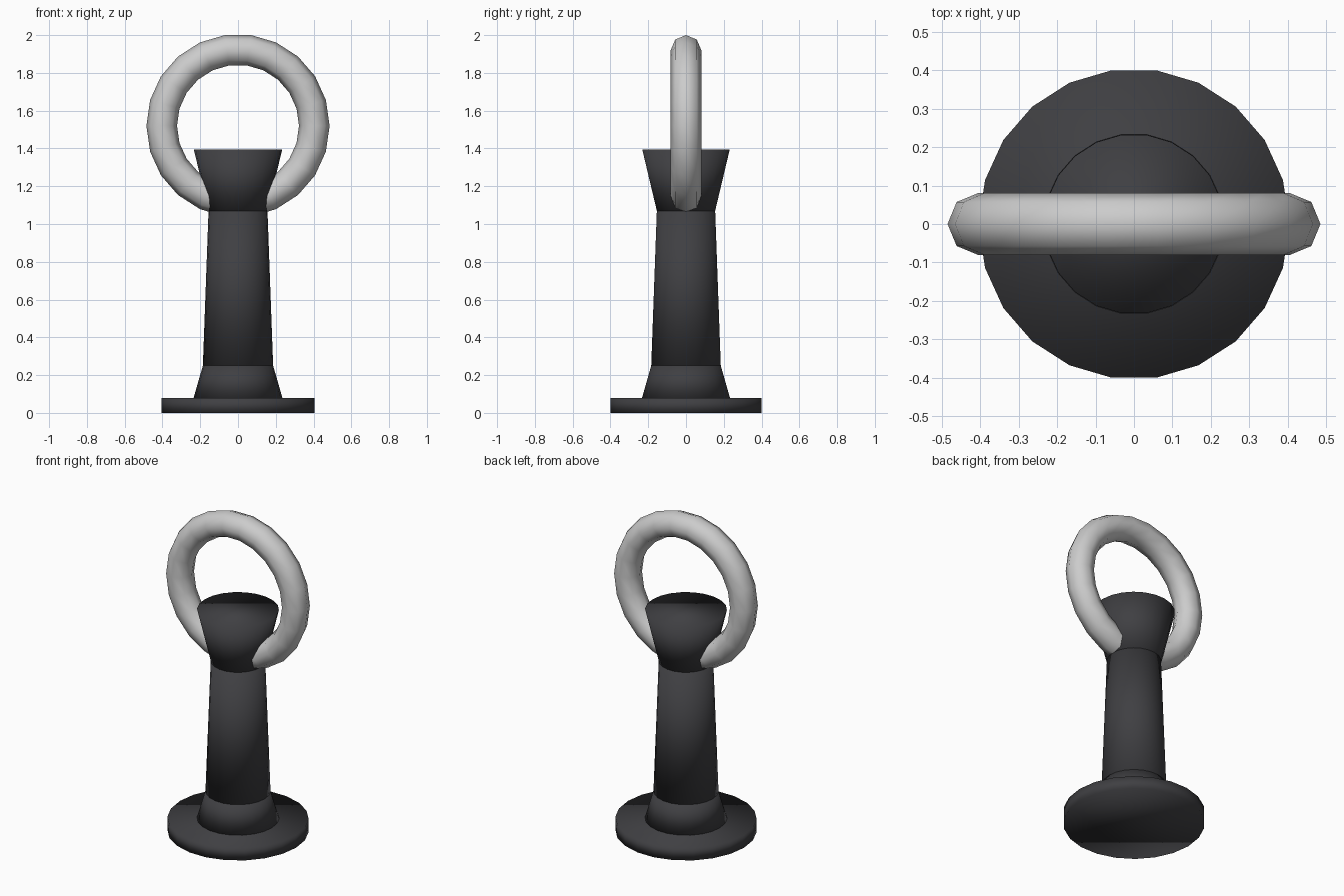
import bpy
from math import radians

if "Cube" in bpy.data.objects:
    bpy.data.objects.remove(bpy.data.objects["Cube"])

SIDES = 22

dark = bpy.data.materials.new("dark_iron")
dark.diffuse_color = (0.05, 0.05, 0.055, 1)
dark.use_nodes = True
dark.node_tree.nodes["Principled BSDF"].inputs["Base Color"].default_value = dark.diffuse_color


def post_section(name, r_bottom, r_top, z0, z1):
    """Closed tapered section with a vertex on the x axis, fully smooth."""
    bpy.ops.mesh.primitive_cone_add(
        vertices=SIDES, radius1=r_bottom, radius2=r_top, depth=z1 - z0,
        location=(0, 0, (z0 + z1) / 2), rotation=(0, 0, radians(90)))
    ob = bpy.context.object
    ob.name = name
    ob.data.materials.append(dark)
    bpy.ops.object.shade_smooth()


# Post, from the ground up
post_section("base_disc", 0.404, 0.404, 0.0, 0.08)
post_section("lower_collar", 0.235, 0.186, 0.08, 0.25)
post_section("shaft", 0.186, 0.156, 0.25, 1.07)
post_section("flared_head", 0.156, 0.234, 1.07, 1.395)

# Upright ring passing through the head
bpy.ops.mesh.primitive_torus_add(
    major_segments=SIDES, minor_segments=8,
    major_radius=0.404, minor_radius=0.081,
    location=(0, 0, 1.52), rotation=(radians(90), 0, 0))
bpy.context.object.name = "mooring_ring"
bpy.ops.object.shade_smooth()
